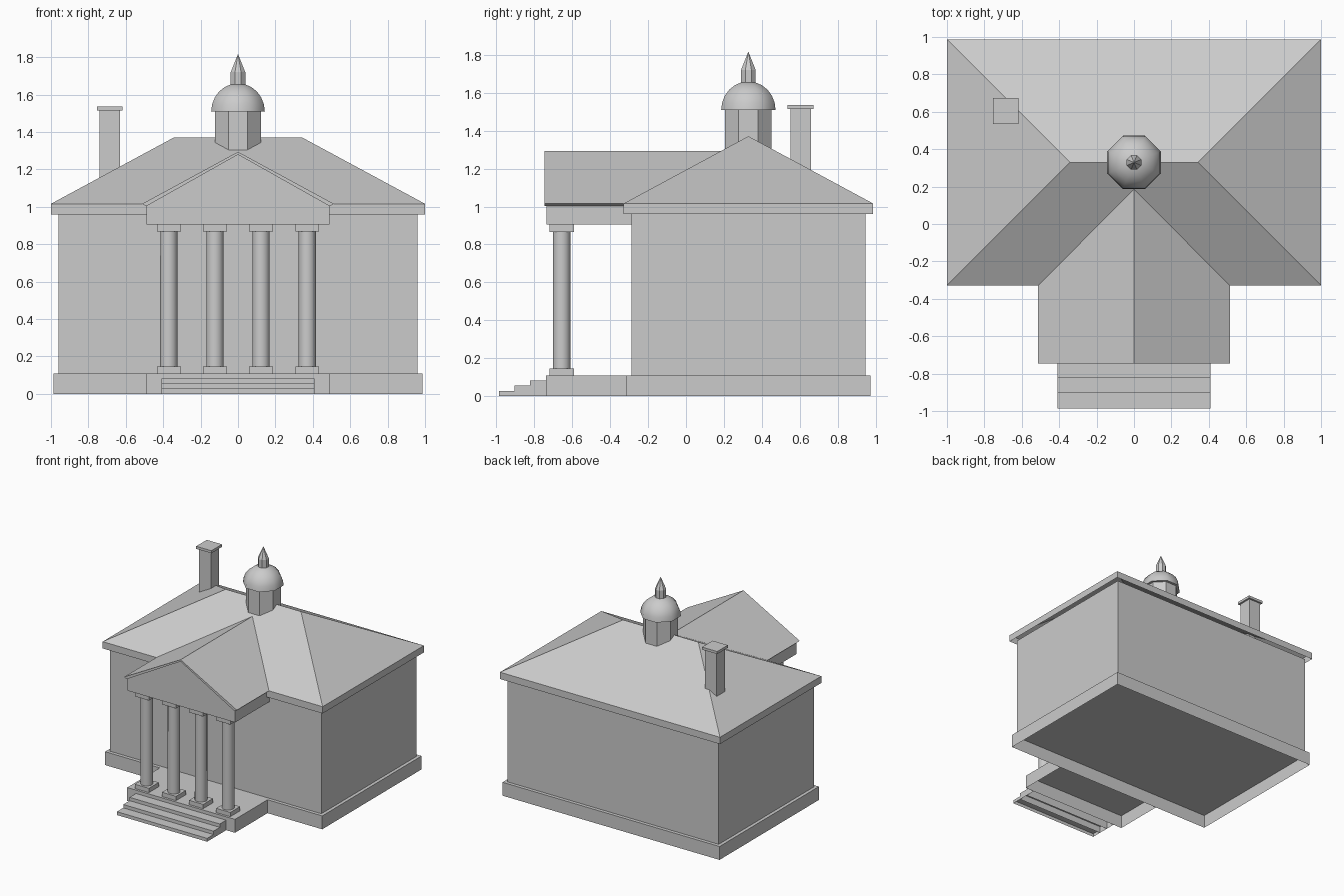
import bpy, bmesh, math

if "Cube" in bpy.data.objects:
    bpy.data.objects.remove(bpy.data.objects["Cube"])

stone = bpy.data.materials.new("plain_grey")
stone.diffuse_color = (0.6, 0.6, 0.6, 1)
stone.use_nodes = True
stone.node_tree.nodes["Principled BSDF"].inputs["Base Color"].default_value = stone.diffuse_color


def make(name, verts, faces, smooth=False):
    me = bpy.data.meshes.new(name)
    me.from_pydata(verts, [], faces)
    bm = bmesh.new()
    bm.from_mesh(me)
    bmesh.ops.recalc_face_normals(bm, faces=bm.faces)
    bm.to_mesh(me)
    bm.free()
    me.materials.append(stone)
    ob = bpy.data.objects.new(name, me)
    bpy.context.collection.objects.link(ob)
    if smooth:
        bpy.ops.object.select_all(action='DESELECT')
        ob.select_set(True)
        bpy.context.view_layer.objects.active = ob
        bpy.ops.object.shade_smooth_by_angle(angle=math.radians(50))
    return ob


def prism(name, profile, y0, y1, skip=()):
    """Extrude an (x, z) outline along y, leaving out the listed side faces."""
    n = len(profile)
    verts = [(x, y, z) for y in (y0, y1) for x, z in profile]
    faces = [tuple(range(n)), tuple(range(n, 2 * n))]
    faces += [(i, (i + 1) % n, n + (i + 1) % n, n + i) for i in range(n) if i not in skip]
    return make(name, verts, faces)


def box(name, x0, x1, y0, y1, z0, z1, skip=()):
    """Box; skip 0 leaves the bottom open, skip 2 the top."""
    return prism(name, [(x0, z0), (x1, z0), (x1, z1), (x0, z1)], y0, y1, skip)


def lathe(name, profile, cx, cy, sides, smooth=False):
    """Spin a (radius, z) profile, with flat sides facing the axes."""
    verts, faces = [], []
    for r, z in profile:
        for i in range(sides):
            a = 2 * math.pi * (i + 0.5) / sides
            verts.append((cx + r * math.cos(a), cy + r * math.sin(a), z))
    for k in range(len(profile) - 1):
        for i in range(sides):
            j = (i + 1) % sides
            faces.append((k * sides + i, k * sides + j,
                          (k + 1) * sides + j, (k + 1) * sides + i))
    faces.append(tuple(range(sides)))
    faces.append(tuple(range(len(verts) - sides, len(verts))))
    return make(name, verts, faces, smooth)


FLOOR, EAVE, RIDGE = 0.11, 1.016, 1.371
Y0, Y1 = -0.329, 0.987
YM = (Y0 + Y1) / 2

# Main block: open-bottomed plinth, open wall shell
box("plinth", -0.987, 0.987, Y0 + 0.013, Y1 - 0.013, 0, FLOOR, (0,))
box("walls", -0.96, 0.96, Y0 + 0.041, Y1 - 0.041, FLOOR, 0.962, (0, 2))

# Hipped roof with eave band, open underneath
rx = 1 - (Y1 - Y0) / 2
corners = [(-1, Y0), (1, Y0), (1, Y1), (-1, Y1)]
rv = [(x, y, z) for z in (0.96, EAVE) for x, y in corners]
rv += [(-rx, YM, RIDGE), (rx, YM, RIDGE)]
rf = [(i, (i + 1) % 4, 4 + (i + 1) % 4, 4 + i) for i in range(4)]
rf += [(4, 5, 9, 8), (5, 6, 9), (6, 7, 8, 9), (7, 4, 8)]
make("hipped_roof", rv, rf)

# Portico floor and stair shell, open underneath
box("portico_floor", -0.49, 0.49, -0.739, Y0 + 0.013, 0, FLOOR, (0,))
for i in range(3):
    y = -0.987 + 0.0825 * i
    box(f"step_{i + 1}", -0.41, 0.41, y, y + 0.0825, 0, 0.0275 * (i + 1), (0,))

# Columns
for i in range(4):
    x, y, h = -0.37 + 0.2467 * i, -0.656, 0.064
    box(f"column_base_{i + 1}", x - h, x + h, y - h, y + h, FLOOR, 0.145)
    lathe(f"column_shaft_{i + 1}", [(0.047, 0.145), (0.0465, 0.867)], x, y, 16, True)
    box(f"column_capital_{i + 1}", x - h, x + h, y - h, y + h, 0.867, 0.906)

# Pediment with entablature, and its gable roof
APEX = 1.294
prism("pediment", [(-0.49, 0.906), (0.49, 0.906), (0.49, 1.02), (0, APEX - 0.008), (-0.49, 1.02)],
      -0.737, -0.28)
prism("portico_roof", [(-0.512, EAVE), (0, APEX), (0.512, EAVE), (0.49, 1.003),
                       (0, APEX - 0.015), (-0.49, 1.003)], -0.746, 0.187)

# Chimney
cx, cy = -0.686, 0.604
box("chimney", cx - 0.054, cx + 0.054, cy - 0.054, cy + 0.054, 1.12, 1.516)
box("chimney_cap", cx - 0.069, cx + 0.069, cy - 0.069, cy + 0.069, 1.514, 1.535)

# Cupola
lathe("cupola_drum", [(0.133, 1.3), (0.133, 1.512)], 0, YM, 8)
R = 0.155
dome = [(R * math.cos(a), 1.51 + 0.15 * math.sin(a))
        for a in (math.radians(15 * k) for k in range(6))] + [(0.002, 1.66)]
lathe("cupola_dome", dome, 0, YM, 8, True)
lathe("spire", [(0.042, 1.64), (0.042, 1.72), (0.001, 1.815)], 0, YM, 8)
